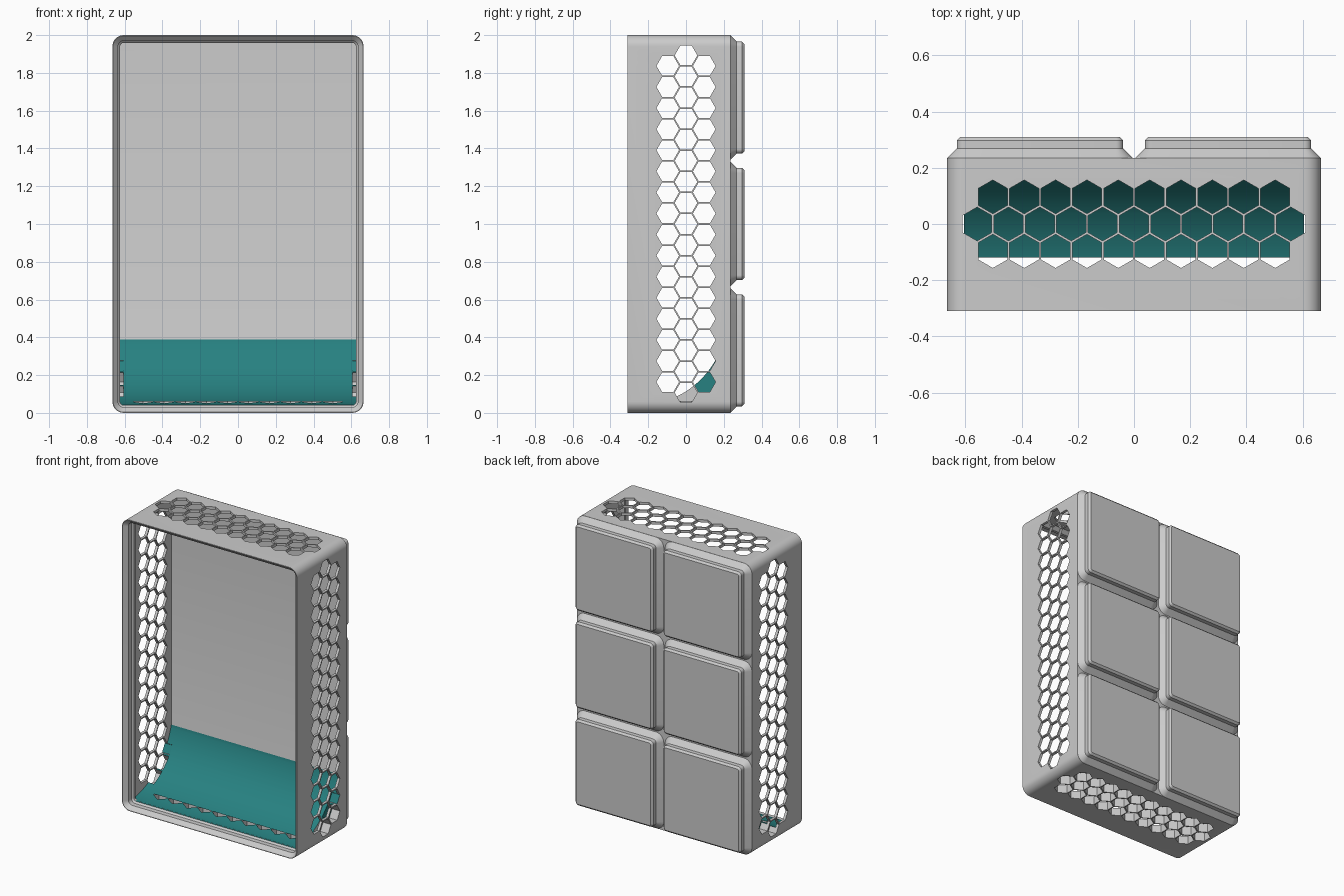
import bpy, bmesh, math

if "Cube" in bpy.data.objects:
    bpy.data.objects.remove(bpy.data.objects["Cube"])

W, H = 0.665, 1.0              # half width, half height
FRONT, BACK = -0.31, 0.2345    # shell depth range
CORNER = 0.06
PITCH, HEX_R = 0.1116, 0.0598  # honeycomb spacing and hexagon radius
POCKET = 0.06                  # depth of honeycomb cuts
SCOOP_R, SCOOP_Y, SCOOP_Z = 0.465, -0.25, 0.5063


def make_object(name, bm):
    bmesh.ops.recalc_face_normals(bm, faces=bm.faces)
    mesh = bpy.data.meshes.new(name)
    bm.to_mesh(mesh)
    bm.free()
    obj = bpy.data.objects.new(name, mesh)
    bpy.context.collection.objects.link(obj)
    return obj


def skin(bm, loops):
    """Closed solid through a list of equal-length point loops."""
    rings = [[bm.verts.new(p) for p in loop] for loop in loops]
    n = len(rings[0])
    for a, b in zip(rings, rings[1:]):
        for i in range(n):
            j = (i + 1) % n
            bm.faces.new((a[i], a[j], b[j], b[i]))
    bm.faces.new(rings[0])
    bm.faces.new(rings[-1])


def rounded_loop(cx, cz, hw, hh, r, y, seg=8):
    pts = []
    for q, (sx, sz) in enumerate([(1, 1), (-1, 1), (-1, -1), (1, -1)]):
        for k in range(seg + 1):
            a = math.pi / 2 * (q + k / seg)
            pts.append((cx + sx * (hw - r) + r * math.cos(a), y,
                        cz + sz * (hh - r) + r * math.sin(a)))
    return pts


def rounded_loft(bm, cx, cz, hw, hh, steps):
    """steps: (y, inset) pairs along the depth."""
    skin(bm, [rounded_loop(cx, cz, hw - i, hh - i, max(CORNER - i, 0.012), y)
              for y, i in steps])


def combine(target, tool, operation):
    tool.hide_render = True
    mod = target.modifiers.new(operation.lower(), 'BOOLEAN')
    mod.operation = operation
    mod.solver = 'EXACT'
    mod.object = tool
    bpy.context.view_layer.objects.active = target
    bpy.ops.object.modifier_apply(modifier=mod.name)
    bpy.data.objects.remove(tool, do_unlink=True)


def honeycomb(bm, count, place, start, end):
    """Three staggered rows of hexagonal prisms; place(u, y, depth) -> point."""
    for row in (-1, 0, 1):
        n = count - abs(row)
        for k in range(n):
            u0, y0 = (k - (n - 1) / 2) * PITCH, row * PITCH * math.sqrt(3) / 2
            hexagon = [(u0 + HEX_R * math.sin(i * math.pi / 3),
                        y0 + HEX_R * math.cos(i * math.pi / 3)) for i in range(6)]
            skin(bm, [[place(u, y, d) for u, y in hexagon] for d in (start, end)])


# Outer shell
bm = bmesh.new()
rounded_loft(bm, 0, H, W, H, [(FRONT, 0), (BACK, 0)])
body = make_object("storage_bin", bm)

# Six stepped feet on the back
bm = bmesh.new()
for cx in (-0.3347, 0.3347):
    for cz in (H - 0.6693, H, H + 0.6693):
        rounded_loft(bm, cx, cz, 0.3302, 0.3302,
                     [(0.217, 0.017), (BACK, 0), (0.2686, 0.0343),
                      (0.2973, 0.0343), (0.31, 0.047)])
combine(body, make_object("back_feet", bm), 'UNION')

# Inner cavity with the stepped front lip
bm = bmesh.new()
rounded_loft(bm, 0, H, W, H,
             [(-0.33, -0.016), (-0.284, 0.030), (-0.251, 0.030), (-0.24, 0.041),
              (-0.222, 0.041), (-0.199, 0.018), (0.2, 0.018)])
cavity = make_object("cavity_cutter", bm)

# Curved scoop left standing in the cavity
bm = bmesh.new()
profile = []
for k in range(29):
    y = -0.231
    a0 = math.asin((y - SCOOP_Y) / SCOOP_R)
    a1 = math.asin((0.2 - SCOOP_Y) / SCOOP_R)
    a = a0 + (a1 - a0) * k / 28
    profile.append((SCOOP_Y + SCOOP_R * math.sin(a), SCOOP_Z - SCOOP_R * math.cos(a)))
profile += [(0.23, profile[-1][1]), (0.23, -0.1), (-0.231, -0.1)]
skin(bm, [[(x, y, z) for y, z in profile] for x in (-0.8, 0.8)])
combine(cavity, make_object("scoop_form", bm), 'DIFFERENCE')
combine(body, cavity, 'DIFFERENCE')

# Honeycomb openings: both sides, then top and bottom
bm = bmesh.new()
for s in (-1, 1):
    honeycomb(bm, 17, lambda u, y, d: (s * d, y, H + u), W - POCKET, W + 0.1)
combine(body, make_object("side_hole_cutter", bm), 'DIFFERENCE')
bm = bmesh.new()
for s in (-1, 1):
    honeycomb(bm, 11, lambda u, y, d: (u, y, H + s * d), H - POCKET, H + 0.1)
combine(body, make_object("end_hole_cutter", bm), 'DIFFERENCE')

# Teal on the scoop surface and its exposed side pockets
teal = bpy.data.materials.new("scoop_teal")
teal.diffuse_color = (0.02, 0.22, 0.22, 1)
teal.use_nodes = True
teal.node_tree.nodes["Principled BSDF"].inputs["Base Color"].default_value = teal.diffuse_color
body.data.materials.append(None)
body.data.materials.append(teal)
for p in body.data.polygons:
    x, y, z = p.center
    dy, dz = y - SCOOP_Y, z - SCOOP_Z
    dist = math.hypot(dy, dz)
    on_arc = (abs(dist - SCOOP_R) < 0.004 and abs(x) < W and y > -0.24
              and (p.normal.y * dy + p.normal.z * dz) / dist < -0.95)
    pocket_end = (abs(p.normal.x) > 0.9 and abs(abs(x) - (W - POCKET)) < 0.002
                  and 0.05 < y < 0.2)
    p.material_index = 1 if on_arc or pocket_end else 0

bpy.ops.object.select_all(action='DESELECT')
body.select_set(True)
bpy.context.view_layer.objects.active = body
bpy.ops.object.shade_smooth_by_angle(angle=math.radians(30))
